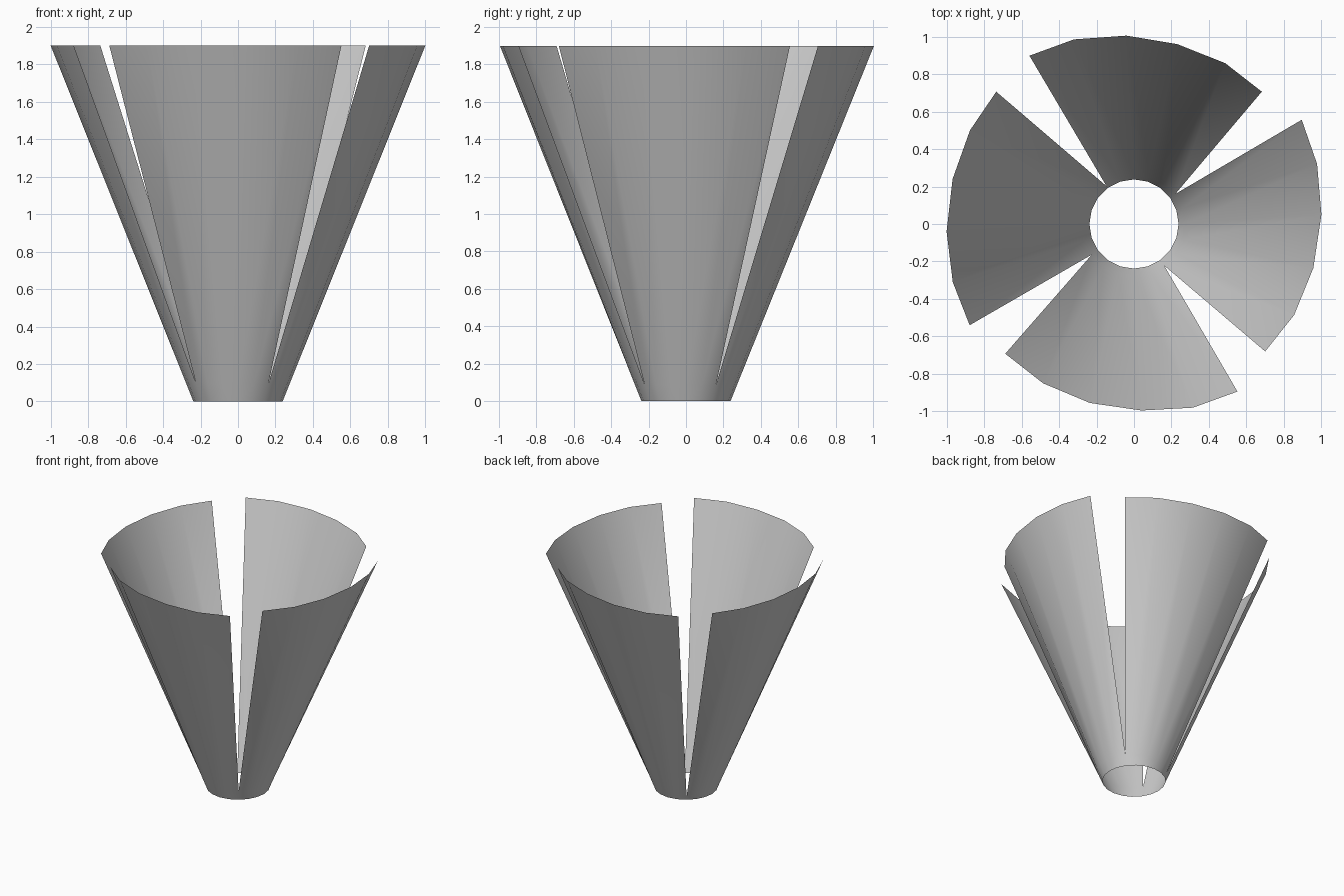
import bpy, bmesh, math

if "Cube" in bpy.data.objects:
    bpy.data.objects.remove(bpy.data.objects["Cube"])

HEIGHT, R0, SIDES = 1.9, 0.238, 20

# upper rim of each flared panel, counter-clockwise (x, y)
RIMS = [
    [(0.70, -0.68), (0.855, -0.485), (0.957, -0.235), (1.0, 0.05), (0.977, 0.32), (0.895, 0.556)],
    [(0.682, 0.706), (0.487, 0.858), (0.23, 0.96), (-0.04, 1.005), (-0.32, 0.985), (-0.558, 0.898)],
    [(-0.735, 0.706), (-0.875, 0.50), (-0.968, 0.24), (-1.0, -0.04), (-0.967, -0.31), (-0.877, -0.54)],
    [(-0.687, -0.692), (-0.485, -0.85), (-0.235, -0.955), (0.04, -0.995), (0.315, -0.98), (0.552, -0.894)],
]
# height where each slit starts
TIPS = [0.09, 0.085, 0.03, 0.10]

bm = bmesh.new()


def ring_point(i, z):
    a = math.radians(-54 + i * 360 / SIDES)
    r = R0 + (1.0 - R0) * z / HEIGHT
    return bm.verts.new((r * math.cos(a), r * math.sin(a), z))


# closed collar at the narrow end
base = [ring_point(i, 0) for i in range(SIDES)]
collar = []
for i in range(SIDES):
    p, t = divmod(i, 5)
    z = TIPS[p] + (TIPS[(p + 1) % 4] - TIPS[p]) * t / 5
    collar.append(ring_point(i, z))
for i in range(SIDES):
    j = (i + 1) % SIDES
    bm.faces.new((base[i], base[j], collar[j], collar[i]))

# four panels separated by slits
for p, rim in enumerate(RIMS):
    top = [bm.verts.new((x, y, HEIGHT)) for x, y in rim]
    for k in range(5):
        a, b = collar[p * 5 + k], collar[(p * 5 + k + 1) % SIDES]
        bm.faces.new((a, b, top[k + 1], top[k]))

me = bpy.data.meshes.new("slit_cone")
bm.to_mesh(me)
bm.free()
cone = bpy.data.objects.new("slit_cone", me)
bpy.context.collection.objects.link(cone)
bpy.context.view_layer.objects.active = cone
cone.select_set(True)
bpy.ops.object.shade_smooth_by_angle(angle=math.radians(40))
